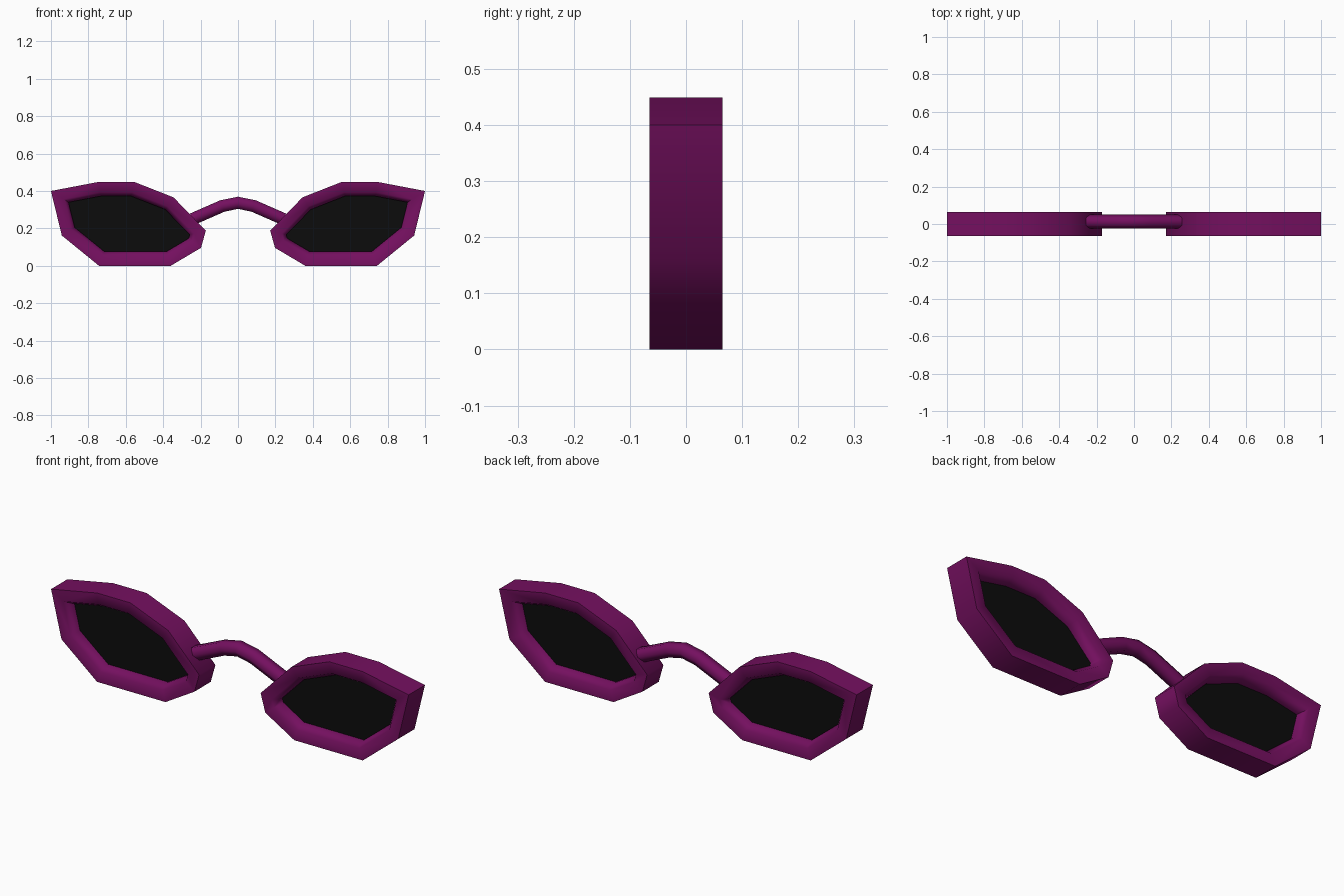
import bpy, bmesh, math
from mathutils import Vector

if "Cube" in bpy.data.objects:
    bpy.data.objects.remove(bpy.data.objects["Cube"])


def material(name, rgb):
    m = bpy.data.materials.new(name)
    m.diffuse_color = (*rgb, 1)
    m.use_nodes = True
    m.node_tree.nodes["Principled BSDF"].inputs["Base Color"].default_value = m.diffuse_color
    return m


PURPLE = material("purple frame", (0.175, 0.005, 0.115))
BLACK = material("black lens", (0.0035, 0.0035, 0.0035))

# Outer outline of the right rim (x, z), counter-clockwise seen from the front
OUTLINE = [(1.0, 0.40), (0.743, 0.449), (0.556, 0.449), (0.345, 0.366),
           (0.172, 0.188), (0.198, 0.096), (0.36, 0.0), (0.743, 0.0), (0.942, 0.162)]


def inset(pts, d):
    """Move every edge of the outline inwards by d, with mitred corners."""
    out = []
    n = len(pts)
    for i in range(n):
        p = Vector(pts[i])
        a = (p - Vector(pts[i - 1])).normalized()
        b = (Vector(pts[(i + 1) % n]) - p).normalized()
        na, nb = Vector((-a.y, a.x)), Vector((-b.y, b.x))
        out.append(p + (na + nb) * d / (1 + na.dot(nb)))
    return out


def loft(name, rings, mat, closed, angle):
    """Join rings of points with quads; closed joins last to first, else caps the ends."""
    bm = bmesh.new()
    vs = [[bm.verts.new(p) for p in r] for r in rings]
    n = len(vs[0])
    for k in range(len(vs) if closed else len(vs) - 1):
        a, b = vs[k], vs[(k + 1) % len(vs)]
        for i in range(n):
            j = (i + 1) % n
            bm.faces.new((a[i], a[j], b[j], b[i]))
    if not closed:
        bm.faces.new(vs[0])
        bm.faces.new(vs[-1])
    bmesh.ops.recalc_face_normals(bm, faces=bm.faces)
    me = bpy.data.meshes.new(name)
    bm.to_mesh(me)
    bm.free()
    me.materials.append(mat)
    ob = bpy.data.objects.new(name, me)
    bpy.context.collection.objects.link(ob)
    bpy.ops.object.select_all(action='DESELECT')
    ob.select_set(True)
    bpy.context.view_layer.objects.active = ob
    bpy.ops.object.shade_smooth_by_angle(angle=math.radians(angle))
    return ob


# Rims and lenses, mirrored left and right
HALF = 0.065
for side, s in (("right", 1), ("left", -1)):
    def ring(d, y):
        return [(s * p.x, y, p.y) for p in inset(OUTLINE, d)]
    loft(side + "_rim", [ring(0, -HALF), ring(0, HALF), ring(0.056, HALF),
                         ring(0.077, 0.03), ring(0.077, -0.03), ring(0.056, -HALF)],
         PURPLE, True, 62)
    loft(side + "_lens", [ring(0.07, -0.015), ring(0.07, 0.015)], BLACK, False, 30)

# Arched hexagonal nose bridge
PATH = [(-0.243, 0.25), (-0.083, 0.32), (0, 0.337), (0.083, 0.32), (0.243, 0.25)]
R = 0.0375
rings = []
for i, (x, z) in enumerate(PATH):
    p0, p1 = PATH[max(i - 1, 0)], PATH[min(i + 1, len(PATH) - 1)]
    t = Vector((p1[0] - p0[0], p1[1] - p0[1])).normalized()
    rings.append([(x - t.y * R * math.sin(a), 0.0125 + R * math.cos(a), z + t.x * R * math.sin(a))
                  for a in (k * math.pi / 3 for k in range(6))])
loft("nose_bridge", rings, PURPLE, False, 62)
